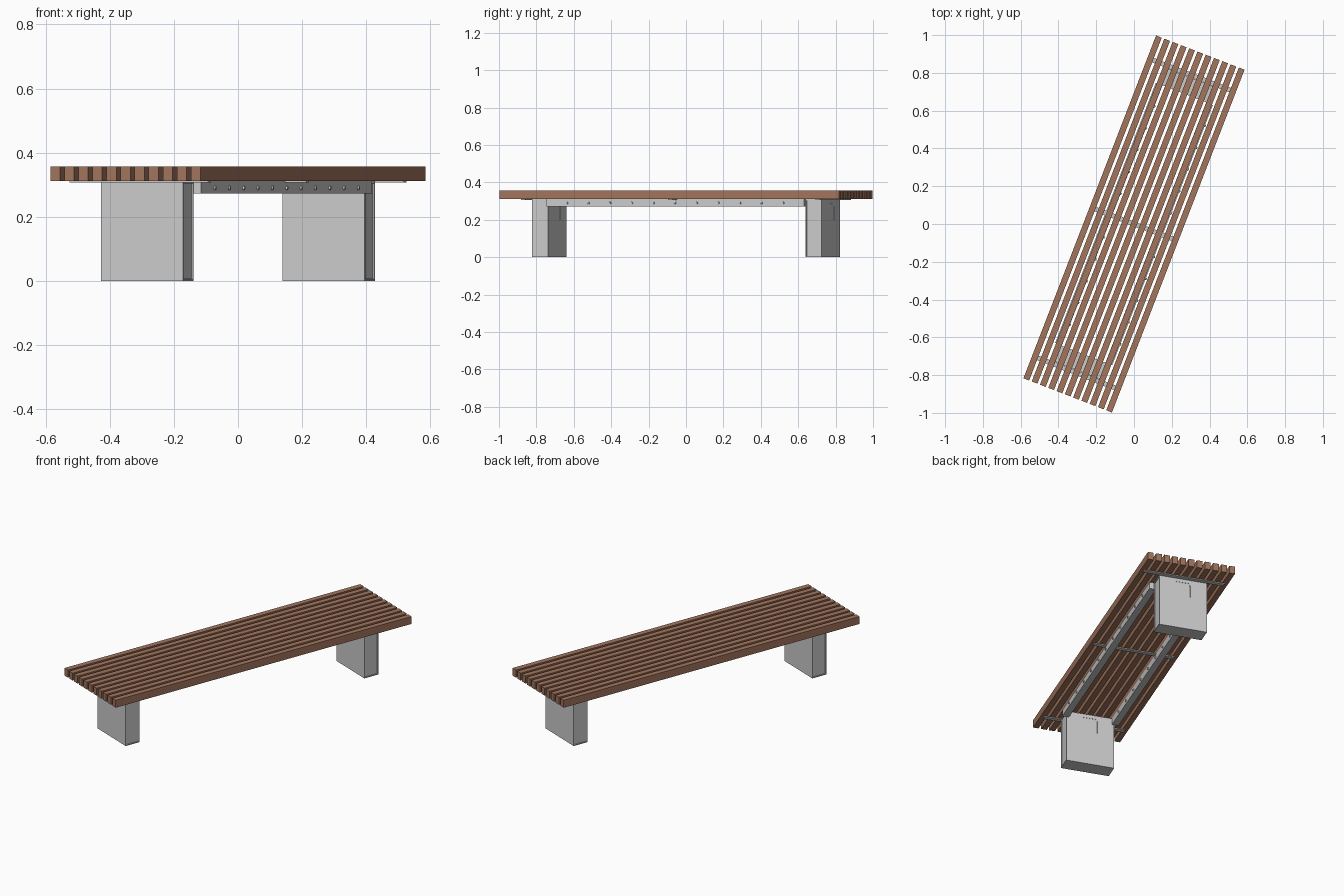
import bpy, bmesh, math
from mathutils import Matrix

if "Cube" in bpy.data.objects:
    bpy.data.objects.remove(bpy.data.objects["Cube"])

# Local frame: u across the bench, v along it, turned about z
TURN = Matrix.Rotation(math.radians(-21.15), 4, 'Z')

wood = bpy.data.materials.new("wood")
wood.diffuse_color = (0.36, 0.18, 0.11, 1)
wood.use_nodes = True
wood.node_tree.nodes["Principled BSDF"].inputs["Base Color"].default_value = wood.diffuse_color


def finish(name, bm, mat=None):
    bm.transform(TURN)
    bmesh.ops.recalc_face_normals(bm, faces=bm.faces)
    me = bpy.data.meshes.new(name)
    bm.to_mesh(me)
    bm.free()
    ob = bpy.data.objects.new(name, me)
    bpy.context.collection.objects.link(ob)
    if mat:
        me.materials.append(mat)
    return ob


def add_box(bm, u0, u1, v0, v1, z0, z1):
    m = Matrix.Translation(((u0 + u1) / 2, (v0 + v1) / 2, (z0 + z1) / 2)) \
        @ Matrix.Diagonal((u1 - u0, v1 - v0, z1 - z0, 1))
    bmesh.ops.create_cube(bm, size=1, matrix=m)


def add_cylinder(bm, pos, r, depth, axis, r2=None, seg=12):
    rot = Matrix.Rotation(math.pi / 2, 4, 'Y' if axis == 'u' else 'X')
    bmesh.ops.create_cone(bm, cap_ends=True, segments=seg, radius1=r, radius2=r2 or r,
                          depth=depth, matrix=Matrix.Translation(pos) @ rot)


# Seat slats
for i in range(11):
    u = -0.235 + 0.047 * i
    bm = bmesh.new()
    add_box(bm, u - 0.0162, u + 0.0162, -0.973, 0.973, 0.312, 0.357)
    finish(f"seat_slat_{i + 1}", bm, wood)

# Flat straps joining the slats
for name, v in (("front", -0.845), ("middle", 0), ("back", 0.845)):
    bm = bmesh.new()
    add_box(bm, -0.232, 0.232, v - 0.0125, v + 0.0125, 0.307, 0.312)
    finish(name + "_strap", bm)

# Legs: block with recessed end panels, small holes and a slot
for name, v in (("front", -0.785), ("back", 0.785)):
    bm = bmesh.new()
    add_box(bm, -0.1375, 0.1375, v - 0.046, v + 0.046, 0, 0.31)
    bm.normal_update()
    ends = [f for f in bm.faces if abs(f.normal.x) > 0.9]
    bmesh.ops.inset_individual(bm, faces=ends, thickness=0.009)
    bmesh.ops.inset_individual(bm, faces=ends, thickness=0.0005, depth=-0.004)
    leg = finish(name + "_leg", bm)

    bm = bmesh.new()
    face = v + 0.046
    for k in range(5):
        add_cylinder(bm, (-0.03 + 0.017 * k, face, 0.287), 0.0025, 0.012, 'v', seg=8)
    add_box(bm, -0.0415, -0.0375, face - 0.006, face + 0.006, 0.20, 0.275)
    cutter = finish(name + "_leg_cutter", bm)
    cutter.hide_render = True
    cutter.hide_viewport = True
    mod = leg.modifiers.new("holes", 'BOOLEAN')
    mod.object = cutter
    mod.solver = 'EXACT'

# Side rails between the legs, with a row of round-headed bolts
for name, s in (("right", 1), ("left", -1)):
    bm = bmesh.new()
    a, b = sorted((s * 0.124, s * 0.162))
    add_box(bm, a, b, -0.738, 0.738, 0.272, 0.311)
    finish(name + "_rail", bm)
    bm = bmesh.new()
    for k in range(11):
        add_cylinder(bm, (b + 0.002, -0.62 + 0.124 * k, 0.29), 0.007, 0.006, 'u', 0.005)
    finish(name + "_rail_bolts", bm)
